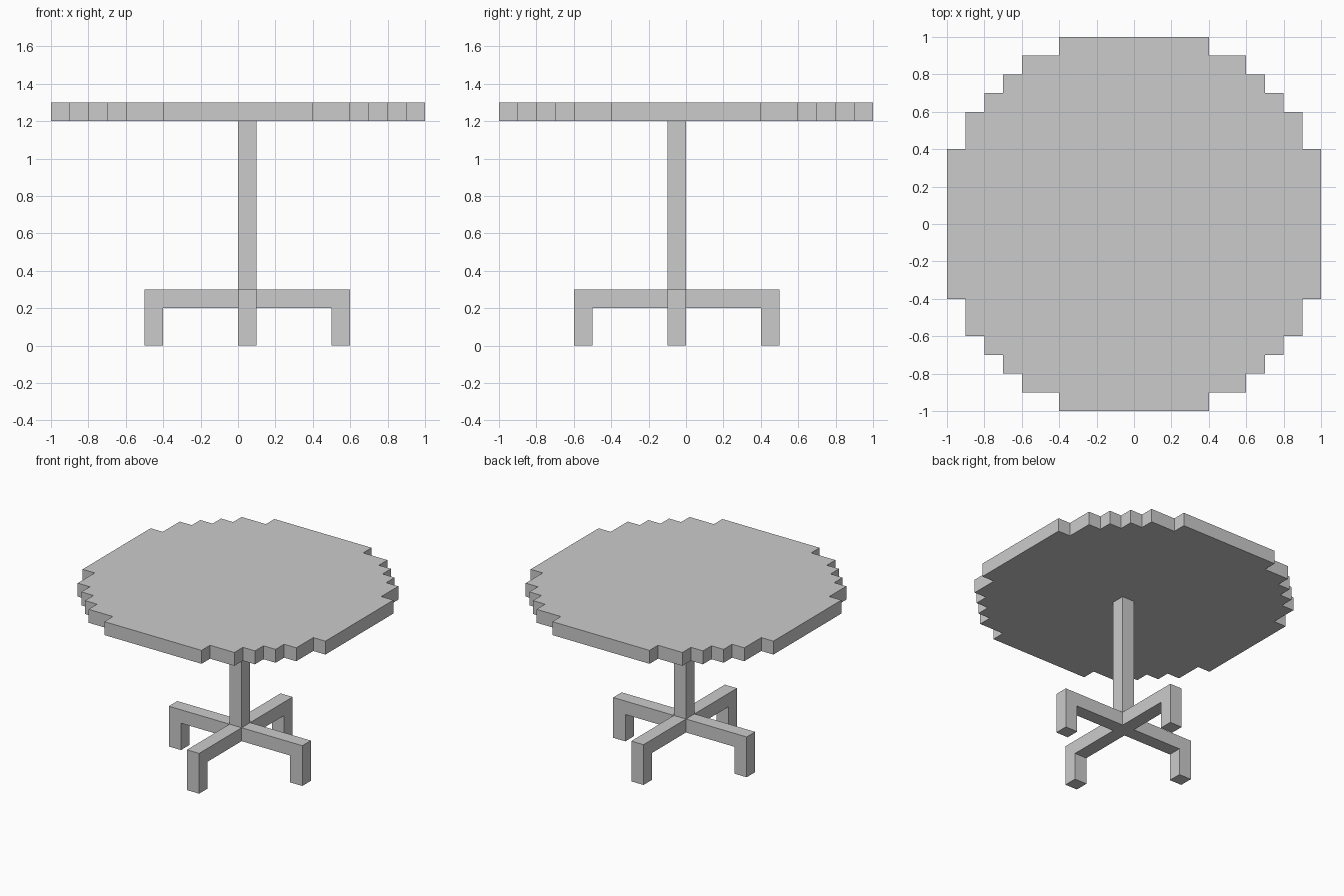
import bpy, bmesh
from mathutils import Matrix, Vector

if "Cube" in bpy.data.objects:
    bpy.data.objects.remove(bpy.data.objects["Cube"])

CENTRE = Vector((0.05, -0.05, 0))  # axis of pedestal and feet
T = 0.1                            # thickness of every bar


def make_object(name, bm):
    bmesh.ops.recalc_face_normals(bm, faces=bm.faces)
    mesh = bpy.data.meshes.new(name)
    bm.to_mesh(mesh)
    bm.free()
    obj = bpy.data.objects.new(name, mesh)
    bpy.context.collection.objects.link(obj)
    return obj


def box(bm, centre, size):
    matrix = Matrix.Translation(centre) @ Matrix.Diagonal((*size, 1))
    bmesh.ops.create_cube(bm, size=1, matrix=matrix)


def push(bm, face, offset):
    """Extrude one face by offset, leaving no inner face; return the new cap."""
    cap = bmesh.ops.extrude_discrete_faces(bm, faces=[face])["faces"][0]
    bmesh.ops.translate(bm, verts=cap.verts, vec=offset)
    bm.normal_update()
    return cap


# Tabletop: stepped round outline, mirrored from one quadrant
steps = [(1, .4), (.9, .4), (.9, .6), (.8, .6), (.8, .7), (.7, .7),
         (.7, .8), (.6, .8), (.6, .9), (.4, .9), (.4, 1)]
right = [(x, -y) for x, y in reversed(steps)] + steps
outline = right + [(-x, y) for x, y in reversed(right)]
bm = bmesh.new()
face = bm.faces.new([bm.verts.new((x, y, 1.2)) for x, y in outline])
solid = bmesh.ops.extrude_face_region(bm, geom=[face])["geom"]
bmesh.ops.translate(bm, vec=(0, 0, T),
                    verts=[v for v in solid if isinstance(v, bmesh.types.BMVert)])
make_object("tabletop", bm)

# Pedestal
bm = bmesh.new()
box(bm, CENTRE + Vector((0, 0, 0.75)), (T, T, 0.9))
make_object("pedestal", bm)

# Cross base: four arms grown from a hub, each ending in a foot
bm = bmesh.new()
box(bm, CENTRE + Vector((0, 0, 0.25)), (T, T, T))
bm.normal_update()
for side in [f for f in bm.faces if abs(f.normal.z) < 0.5]:
    direction = side.normal.copy()
    arm_end = push(bm, side, direction * 0.4)
    tip = push(bm, arm_end, direction * T)
    middle = tip.calc_center_median() - direction * T / 2
    under = min(bm.faces, key=lambda f: (f.calc_center_median()
                                         - middle + Vector((0, 0, T / 2))).length)
    push(bm, under, Vector((0, 0, -0.2)))
make_object("cross_base", bm)
